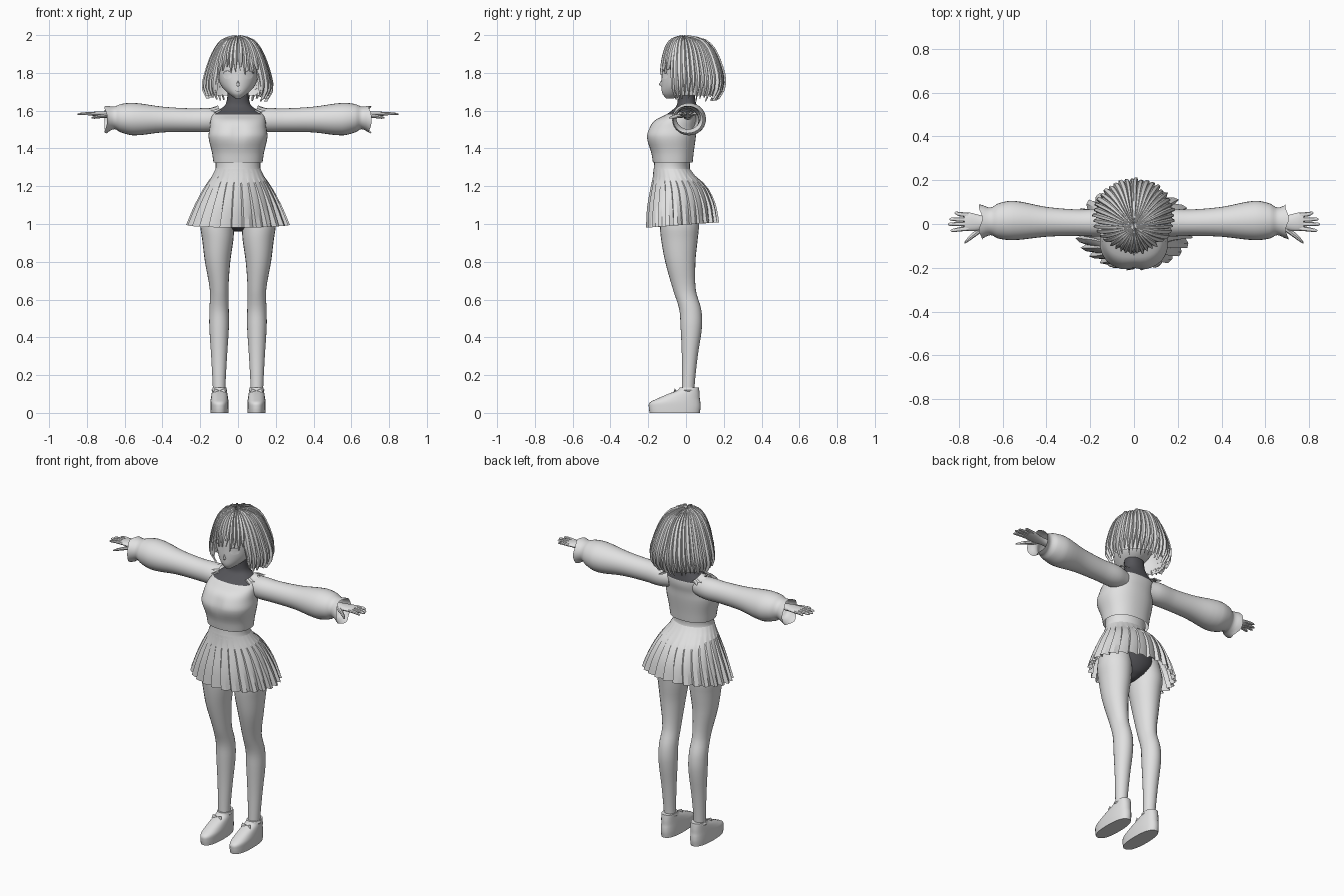
import bpy, bmesh, math, random
from math import sin, cos, pi

random.seed(4)
cube = bpy.data.objects.get("Cube")
if cube:
    bpy.data.objects.remove(cube, do_unlink=True)


def material(name, r, g, b):
    m = bpy.data.materials.new(name)
    m.use_nodes = True
    m.diffuse_color = (r, g, b, 1)
    m.node_tree.nodes["Principled BSDF"].inputs["Base Color"].default_value = (r, g, b, 1)
    return m


LIGHT = material("light grey", .75, .75, .75)
DARK = material("charcoal", .09, .09, .1)
WHITE = material("eye white", .9, .9, .9)


def make(name, verts, faces, mats, rule=None, angle=40):
    """Build an object; rule(centre) gives the material index of a face."""
    me = bpy.data.meshes.new(name)
    bm = bmesh.new()
    vs = [bm.verts.new(v) for v in verts]
    for f in faces:
        bm.faces.new([vs[i] for i in f])
    bmesh.ops.recalc_face_normals(bm, faces=bm.faces[:])
    if rule:
        for f in bm.faces:
            f.material_index = rule(f.calc_center_median())
    bm.to_mesh(me)
    bm.free()
    for m in mats:
        me.materials.append(m)
    ob = bpy.data.objects.new(name, me)
    bpy.context.collection.objects.link(ob)
    bpy.ops.object.select_all(action='DESELECT')
    ob.select_set(True)
    bpy.context.view_layer.objects.active = ob
    bpy.ops.object.shade_smooth_by_angle(angle=math.radians(angle))
    return ob


def at(rows, p):
    """Smooth interpolation of section rows at position p."""
    n = len(rows)
    i = max([k for k in range(n - 1) if rows[k][0] <= p] or [0])
    a, b = rows[i], rows[i + 1]
    h = b[0] - a[0]
    t = min(max((p - a[0]) / h, 0), 1)

    def slope(k, c):
        lo, hi = rows[max(k - 1, 0)], rows[min(k + 1, n - 1)]
        return (hi[c] - lo[c]) / (hi[0] - lo[0])
    out = [p]
    for c in range(1, len(a)):
        u = t * t * (3 - 2 * t)
        out.append(a[c] + (b[c] - a[c]) * u + h * t * (1 - t)
                   * ((1 - t) * slope(i, c) - t * slope(i + 1, c)))
    return out


def grid(rows, n, wrap=True):
    return [(r * n + k, r * n + (k + 1) % n, (r + 1) * n + (k + 1) % n, (r + 1) * n + k)
            for r in range(rows - 1) for k in range(n if wrap else n - 1)]


def loft(name, rows, mats, axis="z", side=1, n=24, sub=4, caps=(1, 1), sq=2, rule=None, warp=None):
    """Skin elliptical sections (position, centre a, centre b, radius a, radius b)."""
    ps = [a[0] + (b[0] - a[0]) * j / sub for a, b in zip(rows, rows[1:]) for j in range(sub)]
    ps.append(rows[-1][0])
    verts = []
    for p in ps:
        _, ca, cb, ra, rb = at(rows, p)
        for k in range(n):
            t = 2 * pi * k / n
            c, s = cos(t), sin(t)
            a = ca + ra * math.copysign(abs(c) ** (2 / sq), c)
            b = cb + rb * math.copysign(abs(s) ** (2 / sq), s)
            v = (a * side, b, p) if axis == "z" else (p * side, a, b)
            verts.append(warp(*v) if warp else v)
    faces = grid(len(ps), n)
    if caps[0]:
        faces.append(list(range(n)))
    if caps[1]:
        faces.append(list(range(len(verts) - n, len(verts))))
    return make(name, verts, faces, mats, rule)


# Sweater body, with dark undershirt above the neckline
TORSO = [(1.325, 0, -.07, .13, .105), (1.38, 0, -.072, .138, .113), (1.46, 0, -.08, .156, .132),
         (1.51, 0, -.07, .15, .127), (1.55, 0, -.05, .145, .115), (1.58, 0, -.02, .135, .085),
         (1.605, 0, -.005, .1, .065), (1.625, 0, .003, .072, .054), (1.65, 0, .003, .06, .048),
         (1.7, 0, 0, .055, .045)]


def cleft(x, y, z):
    d = math.exp(-(x / .03) ** 2 - ((z - 1.48) / .05) ** 2)
    return (x, y + (.014 * d if y < -.12 else 0), z)


loft("sweater_body", TORSO, [LIGHT, DARK], n=40, caps=(0, 1), sq=2.3, warp=cleft,
     rule=lambda c: int(c.z > 1.577 and abs(c.x) < .115))

# Waistband, pelvis and pleated skirt
loft("waistband", [(1.27, 0, -.074, .125, .1), (1.3, 0, -.075, .118, .095), (1.34, 0, -.072, .12, .095)],
     [LIGHT], n=32)
loft("shorts", [(.96, 0, -.03, .02, .03), (.99, 0, -.035, .08, .08), (1.05, 0, -.035, .15, .105),
                (1.15, 0, -.05, .15, .11), (1.28, 0, -.075, .11, .09)], [DARK])
SKIRT = [(.995, 0, -.018, .275, .195), (1.1, 0, -.025, .23, .182), (1.2, 0, -.04, .176, .148),
         (1.25, 0, -.062, .14, .114), (1.29, 0, -.075, .12, .097)]
pleats, levels, verts = 26, 9, []
for r in range(levels):
    f = r / (levels - 1)
    z, _, cy, rx, ry = at(SKIRT, .995 + .295 * f)
    for k in range(pleats):
        for step, depth in ((0, 0), (.45, .03), (.86, .11)):
            t = 2 * pi * (k + step) / pleats
            q = 1 - depth * (1 - f)
            verts.append((rx * q * cos(t), cy + ry * q * sin(t), z + .014 * sin(t) * (1 - f)))
make("pleated_skirt", verts, grid(levels, pleats * 3), [LIGHT], angle=25)

# Limbs, built once per side
LEG = [(.06, .098, .01, .033, .034), (.15, .1, .012, .034, .034), (.3, .1, .02, .042, .042),
       (.46, .1, .028, .052, .057), (.55, .1, .022, .051, .058), (.65, .1, -.008, .049, .06),
       (.8, .108, -.03, .067, .08), (.92, .107, -.035, .083, .097), (1.0, .11, -.035, .09, .103),
       (1.1, .1, -.04, .085, .09)]
SHOE = [(0, .098, -.06, .047, .133), (.03, .098, -.06, .048, .137), (.055, .098, -.058, .048, .134),
        (.075, .098, -.04, .046, .113), (.1, .098, -.012, .042, .084), (.12, .098, .012, .038, .058),
        (.135, .098, .018, .036, .05)]
SLEEVE = [(.08, .003, 1.55, .05, .052), (.15, .006, 1.55, .063, .063), (.25, .006, 1.55, .06, .062),
          (.4, .01, 1.553, .068, .068), (.55, .016, 1.555, .09, .086), (.62, .014, 1.56, .08, .075),
          (.655, .012, 1.562, .063, .06), (.7, .01, 1.553, .08, .073)]
HAND = [(.56, .01, 1.575, .026, .024), (.66, .008, 1.578, .024, .018), (.71, .006, 1.58, .036, .016),
        (.75, .01, 1.583, .042, .013), (.775, .011, 1.583, .038, .009)]
FINGERS = [("index", -.02, -.03, .838), ("middle", 0, -.001, .85), ("ring", .02, .022, .843),
           ("little", .041, .05, .82)]

for side, label in ((1, "left"), (-1, "right")):
    loft(label + "_leg", LEG, [LIGHT], side=side)
    loft(label + "_shoe", SHOE, [LIGHT], side=side, n=28, sq=2.4)
    loft(label + "_ankle_strap", [(.112, .099, .011, .037, .04), (.12, .099, .011, .041, .044),
                                  (.128, .099, .011, .037, .04)], [LIGHT], side=side, sub=2)
    # Bow on the instep
    for wing in (-1, 1):
        b = [(.098, -.052, .118), (.098 + wing * .028, -.06, .13), (.098 + wing * .032, -.066, .108)]
        make(label + "_shoe_bow", [(x * side, y, z) for x, y, z in b], [(0, 1, 2)], [LIGHT])
    loft(label + "_sleeve", SLEEVE, [LIGHT], axis="x", side=side, n=28, caps=(1, 0),
         warp=lambda x, y, z: (x + (.008 * sin(60 * y) if abs(x) > .69 else 0), y, z))
    loft(label + "_hand", HAND, [LIGHT], axis="x", side=side, n=16)
    for finger, y0, y1, tip in FINGERS:
        loft(label + "_" + finger + "_finger",
             [(.755, y0, 1.583, .011, .009), (.8, (y0 + y1) / 2, 1.584, .0095, .008),
              (tip - .008, y1, 1.582, .007, .006), (tip, y1, 1.581, .002, .002)],
             [LIGHT], axis="x", side=side, n=8, sub=2)
    loft(label + "_thumb", [(.68, -.012, 1.575, .016, .012), (.72, -.04, 1.572, .015, .011),
                            (.76, -.073, 1.565, .01, .008), (.775, -.087, 1.562, .003, .003)],
         [LIGHT], axis="x", side=side, n=8, sub=2)
    # Ragged frill along the neckline
    frill, steps = [], 12
    for k in range(steps + 1):
        t = -1.15 + 2.3 * k / steps
        reach = .012 if k % 2 else -.014
        frill += [(side * (.075 + .03 * cos(t)), .005 + .07 * sin(t), 1.628 - .03 * abs(sin(t))),
                  (side * (.1 + (.04 + reach) * cos(t)), .005 + (.085 + reach) * sin(t), 1.618 - .035 * abs(sin(t)))]
    make(label + "_neck_frill", frill, grid(steps + 1, 2, False), [LIGHT])

# Head and face
HEAD = [(1.665, 0, -.085, .014, .02), (1.69, 0, -.055, .05, .07), (1.73, 0, -.022, .088, .108),
        (1.78, 0, -.008, .107, .122), (1.85, 0, .005, .118, .13), (1.92, 0, .015, .1, .105),
        (1.96, 0, .015, .05, .055)]
loft("head", HEAD, [LIGHT], n=36)


def on_face(x, z, lift=.003):
    _, _, cy, rx, ry = at(HEAD, z)
    return (x, cy - ry * math.sqrt(max(0, 1 - (x / rx) ** 2)) - lift, z)


def arc(name, cx, cz, w, h, a0, a1, thick, mat):
    """Thin curved stroke lying on the face."""
    pts = []
    for k in range(9):
        t = a0 + (a1 - a0) * k / 8
        for q in (0, thick * sin(pi * (k + .5) / 9)):
            pts.append(on_face(cx + (w + q) * cos(t), cz + (h + q) * sin(t), .005))
    make(name, pts, grid(9, 2, False), [mat])


for side, label in ((1, "left"), (-1, "right")):
    rim = [on_face(side * .056 + .023 * cos(k * pi / 8), 1.788 + .021 * sin(k * pi / 8)) for k in range(16)]
    make(label + "_eye", rim + [on_face(side * .056, 1.788)],
         [(k, (k + 1) % 16, 16) for k in range(16)], [WHITE])
    arc(label + "_eyelash", side * .056, 1.788, .024, .021, .2, pi - .2, .004, DARK)
arc("mouth", 0, 1.709, .014, .006, pi + .3, 2 * pi - .3, .002, DARK)
tip = on_face(0, 1.738, .014)
make("nose", [tip] + [on_face(x, z, -.002) for x, z in ((0, 1.765), (.012, 1.732), (0, 1.727), (-.012, 1.732))],
     [(0, k, k % 4 + 1) for k in range(1, 5)], [LIGHT], angle=80)

# Bobbed hair: inner shell plus overlapping tapered locks
HAIR = [(1.645, 0, .035, .145, .12), (1.7, 0, .035, .178, .157), (1.75, 0, .037, .18, .166),
        (1.8, 0, .032, .168, .165), (1.85, 0, .026, .152, .155), (1.9, 0, .021, .132, .14),
        (1.95, 0, .014, .1, .112), (1.98, 0, .005, .062, .07), (1.992, 0, -.01, .01, .012)]


def hair_point(t, z, lift=0):
    """Angle t is measured from the front."""
    _, _, cy, rx, ry = at(HAIR, z)
    return ((rx + lift) * sin(t), cy - (ry + lift) * cos(t), z + lift * max(0, (z - 1.9) * 8))


def hair_shell(count=72, levels=14):
    verts = []
    for r in range(levels):
        f = r / (levels - 1)
        for k in range(count):
            t = 2 * pi * k / count - pi
            low = 1.85 if abs(t) < .78 else 1.68
            verts.append(hair_point(t, 1.992 - (1.992 - low) * f ** 1.6, -.008))
    make("hair_shell", verts, grid(levels, count) + [list(range(count))], [LIGHT])


def hair_lock(name, t, low, width, lift, levels=12):
    verts = []
    for r in range(levels):
        f = r / (levels - 1)
        z = 1.992 - (1.992 - low) * f ** 1.6
        w = width * (1.02 - f ** 5)
        bend = .05 * sin(pi * f) * (1 if t > 0 else -1)
        for off, up in ((-1, -.008), (-.4, lift), (.4, lift), (1, -.008)):
            verts.append(hair_point(t + bend + off * w, z, up))
    make(name, verts, grid(levels, 4, False), [LIGHT], angle=30)


hair_shell()
locks = 42
for k in range(locks):
    t = 2 * pi * (k + .5) / locks - pi
    front = abs(t) < .75
    low = random.uniform(1.79, 1.83) if front else random.uniform(1.647, 1.685)
    hair_lock("fringe_lock" if front else "hair_lock", t, low,
              random.uniform(.1, .14), random.uniform(.002, .011))
